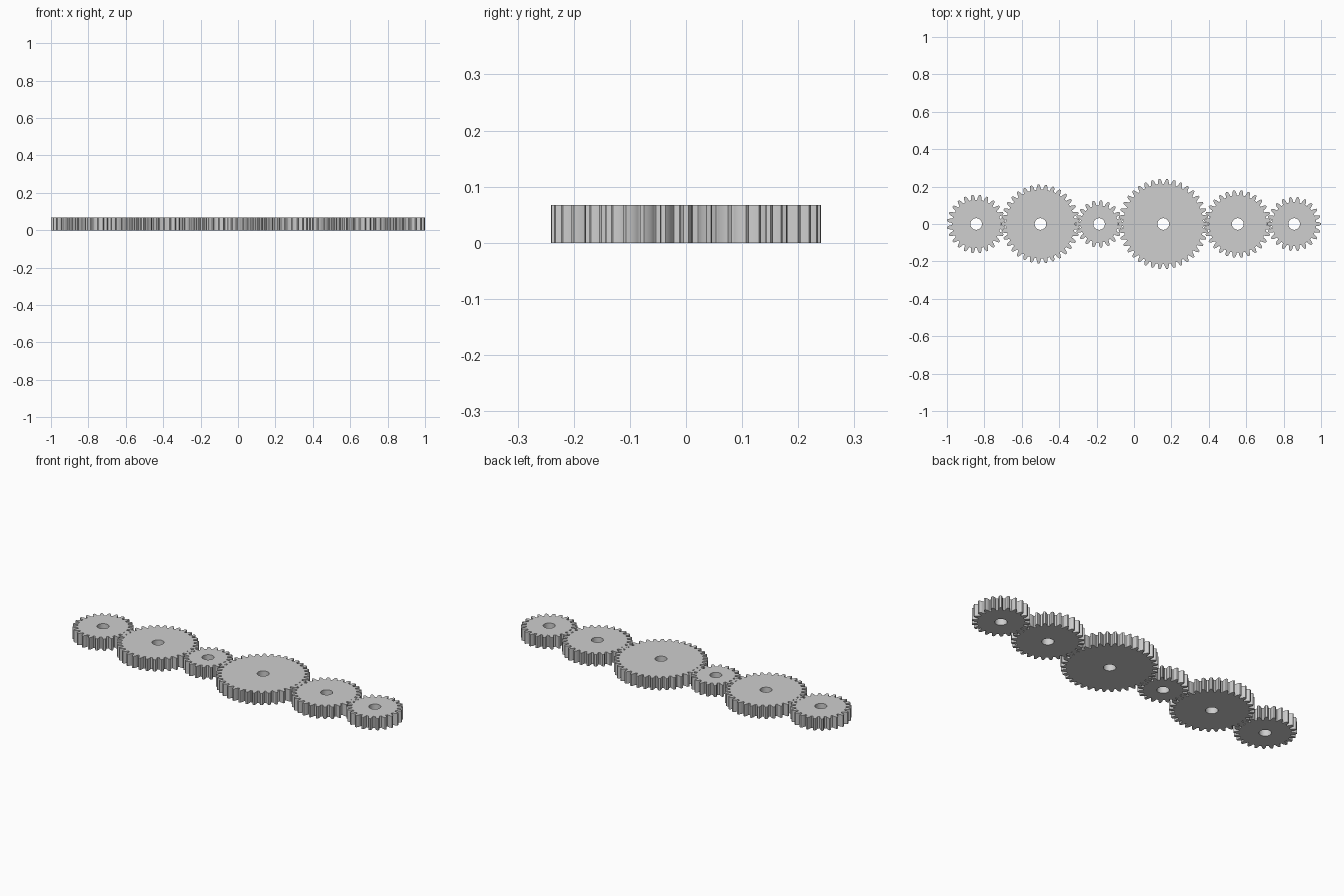
import bpy
import bmesh
from math import pi, cos, sin, tan, acos, radians
from mathutils import Vector

cube = bpy.data.objects.get("Cube")
if cube:
    bpy.data.objects.remove(cube, do_unlink=True)

MODULE = 2 / 165.9
HEIGHT = 0.067
BORE = 0.031
PRESSURE = radians(20)

steel = bpy.data.materials.new("light_grey")
steel.use_nodes = True
GREY = (0.62, 0.62, 0.62, 1)
steel.diffuse_color = GREY
steel.node_tree.nodes["Principled BSDF"].inputs["Base Color"].default_value = GREY


def involute(angle):
    return tan(angle) - angle


def polar(radius, angle):
    return Vector((radius * cos(angle), radius * sin(angle), 0))


def tooth_flank(teeth):
    """Radius and half-angle pairs from tooth root to tip."""
    pitch = MODULE * teeth / 2
    base = pitch * cos(PRESSURE)
    root, tip = pitch - 1.25 * MODULE, pitch + MODULE
    start = max(base, root)
    radii = [start + (tip - start) * i / 5 for i in range(6)]
    half = pi / (2 * teeth) + involute(PRESSURE)
    flank = [(r, half - involute(acos(min(1, base / r)))) for r in radii]
    if root < base:
        # Small fillet where the flank meets the root circle
        flank.insert(0, (root + 0.2 * MODULE, half * 1.02))
        flank.insert(0, (root, half * 1.15))
    return flank


def gear_outline(teeth, phase):
    flank = tooth_flank(teeth)
    points = []
    for i in range(teeth):
        middle = phase + 2 * pi * i / teeth
        points += [polar(r, middle - a) for r, a in flank]
        points += [polar(r, middle + a) for r, a in reversed(flank)]
    return points


def add_loop(bm, points):
    verts = [bm.verts.new(p) for p in points]
    return [bm.edges.new((v, verts[i - 1])) for i, v in enumerate(verts)]


def make_gear(name, x, teeth, phase):
    bm = bmesh.new()
    edges = add_loop(bm, gear_outline(teeth, phase))
    edges += add_loop(bm, [polar(BORE, 2 * pi * i / 48) for i in range(48)])
    bmesh.ops.triangle_fill(bm, edges=edges, use_beauty=True, normal=(0, 0, 1))
    # Thicken the flat profile
    top = bmesh.ops.extrude_face_region(bm, geom=bm.faces[:])["geom"]
    lifted = [v for v in top if isinstance(v, bmesh.types.BMVert)]
    bmesh.ops.translate(bm, verts=lifted, vec=(0, 0, HEIGHT))
    bmesh.ops.recalc_face_normals(bm, faces=bm.faces[:])
    mesh = bpy.data.meshes.new(name)
    bm.to_mesh(mesh)
    bm.free()
    mesh.materials.append(steel)
    mesh.shade_smooth()
    mesh.set_sharp_from_angle(angle=radians(30))
    gear = bpy.data.objects.new(name, mesh)
    gear.location.x = x
    bpy.context.collection.objects.link(gear)


# Gear train from right to left; half_turn marks a gap facing +x
train = [
    ("right_end_gear", 24, True),
    ("right_large_gear", 33, True),
    ("small_idler_gear", 19, True),
    ("largest_gear", 38, False),
    ("left_medium_gear", 28, True),
    ("left_end_gear", 22, False),
]
x = -1 + MODULE * (train[0][1] / 2 + 1) - 0.0005
previous = None
for name, teeth, gap in train:
    if previous:
        x += MODULE * (previous + teeth) / 2
    make_gear(name, x, teeth, pi / teeth if gap else 0)
    previous = teeth
